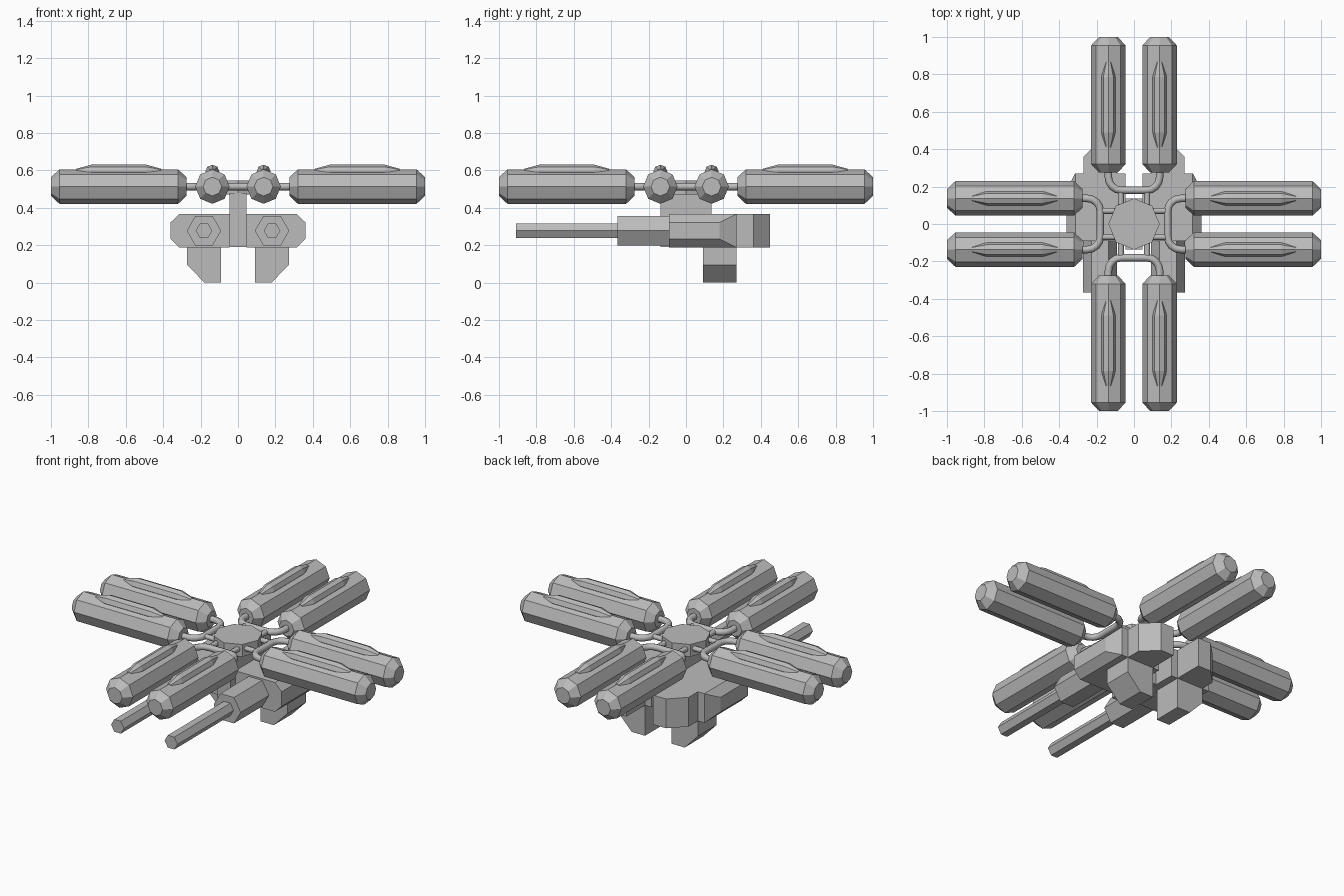
import bpy, bmesh, math
from mathutils import Matrix, Vector

cube = bpy.data.objects.get("Cube")
if cube:
    bpy.data.objects.remove(cube)

grey = bpy.data.materials.new("plain grey")
grey.use_nodes = True
grey.diffuse_color = (0.5, 0.5, 0.5, 1)
grey.node_tree.nodes["Principled BSDF"].inputs["Base Color"].default_value = (0.5, 0.5, 0.5, 1)


def finish(name, bm, matrix=Matrix()):
    bm.transform(matrix)
    bmesh.ops.recalc_face_normals(bm, faces=bm.faces)
    mesh = bpy.data.meshes.new(name)
    bm.to_mesh(mesh)
    bm.free()
    mesh.materials.append(grey)
    obj = bpy.data.objects.new(name, mesh)
    bpy.context.collection.objects.link(obj)
    return obj


def loft(bm, rings):
    """Skin a series of equal-length rings and cap both ends."""
    loops = [[bm.verts.new(p) for p in ring] for ring in rings]
    n = len(loops[0])
    for a, b in zip(loops, loops[1:]):
        for i in range(n):
            bm.faces.new((a[i], a[(i + 1) % n], b[(i + 1) % n], b[i]))
    bm.faces.new(loops[0])
    bm.faces.new(loops[-1])


def turned(name, sections, sides, centre, matrix=Matrix()):
    """Faceted round part along y from (y, radius) sections."""
    bm = bmesh.new()
    cx, cz = centre
    turn = 2 * math.pi / sides
    loft(bm, [[(cx + r * math.cos(i * turn), y, cz + r * math.sin(i * turn))
               for i in range(sides)] for y, r in sections])
    return finish(name, bm, matrix)


def block(name, x, y, z):
    bm = bmesh.new()
    loft(bm, [[(x[0], y[0], h), (x[1], y[0], h), (x[1], y[1], h), (x[0], y[1], h)] for h in z])
    return finish(name, bm)


def tube(name, points, radius, matrix):
    curve = bpy.data.curves.new(name, "CURVE")
    curve.dimensions = "3D"
    curve.bevel_depth = radius
    curve.bevel_resolution = 2
    spline = curve.splines.new("POLY")
    spline.points.add(len(points) - 1)
    for p, co in zip(spline.points, points):
        p.co = (*(matrix @ Vector(co)), 1)
    curve.materials.append(grey)
    obj = bpy.data.objects.new(name, curve)
    bpy.context.collection.objects.link(obj)
    bpy.ops.object.select_all(action="DESELECT")
    obj.select_set(True)
    bpy.context.view_layer.objects.active = obj
    bpy.ops.object.convert(target="MESH")


POD_X, POD_Z = 0.137, 0.513

# Four arms, each a pair of pods joined by a bent tube
for k, arm in enumerate(("back", "right", "front", "left")):
    spin = Matrix.Rotation(k * math.pi / 2, 4, "Z")
    for side in (-1, 1):
        tag = f"{arm}_{'left' if side > 0 else 'right'}"
        turned(f"{tag}_pod", [(0.275, 0.05), (0.32, 0.092), (0.955, 0.092), (1.0, 0.05)],
               8, (side * POD_X, POD_Z), spin)
        turned(f"{tag}_pod_ridge", [(0.41, 0.016), (0.49, 0.038), (0.785, 0.038), (0.865, 0.016)],
               8, (side * POD_X, 0.592), spin)
        tube(f"{tag}_feed_tube", [(side * 0.07, 0.08, POD_Z), (side * 0.07, 0.18, POD_Z)], 0.016, spin)
    bend = [(0.137, 0.29)] + [
        (0.067 + 0.07 * math.cos(a), 0.25 - 0.07 * math.sin(a))
        for a in (i * math.pi / 8 for i in range(5))]
    path = bend + [(-x, y) for x, y in reversed(bend)]
    tube(f"{arm}_bent_tube", [(x, y, POD_Z) for x, y in path], 0.02, spin)

# Hub and central pylon
turned("hub", [(0.47, 0.137), (0.545, 0.137)], 8, (0, 0), Matrix.Rotation(math.pi / 2, 4, "X"))
block("pylon", (-0.045, 0.045), (-0.137, 0.137), (0.19, 0.48))

# Twin bodies, mirrored across the centre
BOTTOM, TOP = 0.187, 0.367
for side, tag in ((1, "left"), (-1, "right")):
    flip = Matrix.Diagonal((side, 1, 1, 1))

    # Body with a chamfered outer side that fades out toward the back
    bm = bmesh.new()
    rings = []
    for y, outer, cut in ((-0.09, 0.36, 0.045), (0.18, 0.36, 0.045), (0.27, 0.315, 0.001)):
        rings.append([(0.045, y, BOTTOM), (0.314, y, BOTTOM), (outer, y, BOTTOM + cut),
                      (outer, y, TOP - cut), (0.314, y, TOP), (0.045, y, TOP)])
    loft(bm, rings)
    finish(f"{tag}_body", bm, flip)

    # Rear block with clipped corner
    bm = bmesh.new()
    outline = [(0.09, 0.26), (0.27, 0.26), (0.27, 0.36), (0.18, 0.45), (0.09, 0.45)]
    loft(bm, [[(x, y, z) for x, y in outline] for z in (BOTTOM, TOP)])
    finish(f"{tag}_rear_block", bm, flip)

    # Foot with clipped outer lower corner
    bm = bmesh.new()
    outline = [(0.09, 0), (0.18, 0), (0.272, 0.095), (0.272, 0.2), (0.09, 0.2)]
    loft(bm, [[(x, y, z) for x, z in outline] for y in (0.09, 0.27)])
    finish(f"{tag}_foot", bm, flip)

    # Barrel and its housing
    turned(f"{tag}_barrel_housing", [(-0.365, 0.092), (-0.08, 0.092)], 6, (0.182, 0.277), flip)
    turned(f"{tag}_barrel", [(-0.91, 0.044), (-0.36, 0.044)], 6, (0.182, 0.277), flip)
